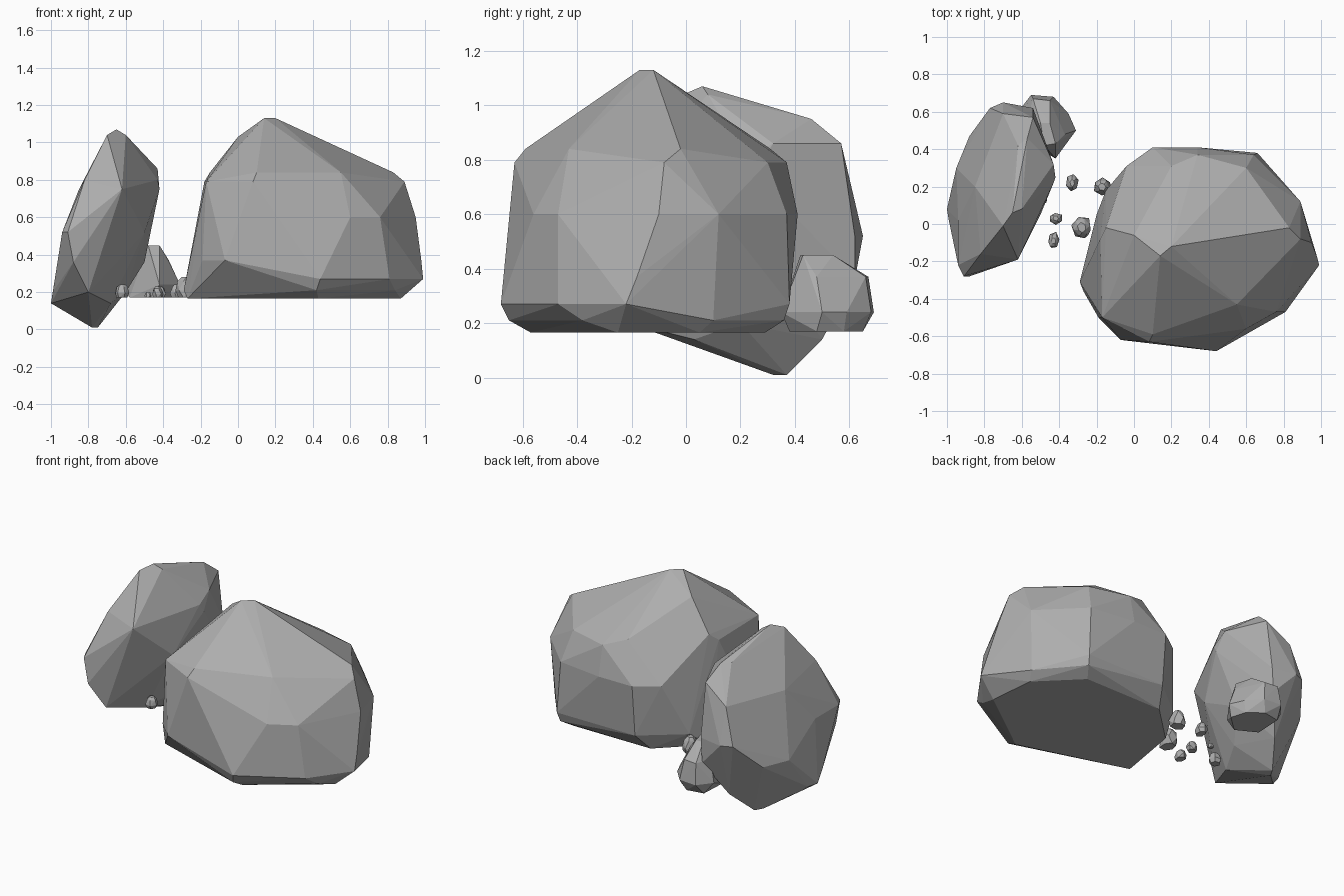
import bpy
import bmesh
import math
import random

random.seed(4)

# Remove the default cube
default_cube = bpy.data.objects.get("Cube")
if default_cube:
    bpy.data.objects.remove(default_cube, do_unlink=True)

# Single stone colour
stone = bpy.data.materials.new("stone_grey")
stone.use_nodes = True
grey = (0.42, 0.42, 0.42, 1)
stone.diffuse_color = grey
stone.node_tree.nodes["Principled BSDF"].inputs["Base Color"].default_value = grey


def hull_rock(name, points):
    """Wrap a convex, flat-faced rock around the given points."""
    mesh = bpy.data.meshes.new(name)
    bm = bmesh.new()
    for point in points:
        bm.verts.new(point)
    result = bmesh.ops.convex_hull(bm, input=bm.verts)
    spare = set(result["geom_interior"]) | set(result["geom_unused"])
    spare_verts = [item for item in spare if isinstance(item, bmesh.types.BMVert)]
    bmesh.ops.delete(bm, geom=spare_verts, context="VERTS")
    # Merge nearly coplanar triangles into larger facets
    bmesh.ops.dissolve_limit(bm, angle_limit=math.radians(2),
                             verts=bm.verts, edges=bm.edges)
    bmesh.ops.recalc_face_normals(bm, faces=bm.faces)
    bm.to_mesh(mesh)
    bm.free()
    mesh.materials.append(stone)
    rock = bpy.data.objects.new(name, mesh)
    bpy.context.scene.collection.objects.link(rock)
    return rock


def tiered_rock(name, tiers):
    """Build a rock from horizontal cross-sections keyed by height."""
    points = [(x, y, height) for height, outline in tiers.items() for x, y in outline]
    return hull_rock(name, points)


def pebble(name, x, y, width, depth, height):
    """Build a small irregular stone with a flat base resting on the ground level."""
    points = []
    sides = 6
    for level, spread in ((0, 0.8), (0.35, 1), (0.8, 0.75), (1, 0.4)):
        turn = random.random()
        for side in range(sides):
            angle = math.tau * (side + turn) / sides
            reach = spread * random.uniform(0.8, 1.05) / 2
            points.append((x + math.cos(angle) * width * reach,
                           y + math.sin(angle) * depth * reach,
                           ground + level * height))
    return hull_rock(name, points)


ground = 0.17

# Large boulder with a flat base
tiered_rock("large_boulder", {
    0.165: [(-.27, -.36), (.43, -.57), (.87, -.25),
            (.84, .05), (.6, .29), (.05, .29), (-.2, .05)],
    0.21: [(.42, -.65), (.84, -.38), (.87, .1), (.65, .36), (-.29, -.31)],
    0.27: [(.44, -.68), (.81, -.47), (.99, -.22), (.66, .38), (.1, .38), (-.15, .18)],
    0.37: [(-.07, -.62), (-.19, -.5), (.98, -.18)],
    0.6: [(.95, -.1), (.76, -.47), (.6, -.56), (.89, .12), (.64, .37),
          (.34, .41), (.1, .41), (-.04, .31)],
    0.79: [(.08, -.63), (-.17, -.5), (-.18, -.08), (.89, -.08), (.34, .37), (.6, .3)],
    0.84: [(.1, -.59), (.55, -.43), (.83, -.02), (.2, .31), (-.15, -.02)],
    1.03: [(0, -.06)],
    1.13: [(.14, -.17), (.2, -.12)],
})

# Tall slab leaning beside the boulder
tiered_rock("tall_slab", {
    0.01: [(-.78, .32), (-.75, .37)],
    0.14: [(-1, .08), (-.98, .15), (-.68, .03), (-.66, .5)],
    0.2: [(-.8, -.21), (-.6, .2), (-.99, .02)],
    0.36: [(-.88, -.28), (-.95, .3), (-.88, .47), (-.5, .35), (-.55, .62)],
    0.52: [(-.91, -.28), (-.94, -.22), (-.94, .02), (-.77, .62), (-.7, .65),
           (-.54, .62), (-.5, .05)],
    0.75: [(-.62, -.19), (-.85, .2), (-.42, .25), (-.7, .59)],
    0.8: [(-.82, -.16), (-.43, .22)],
    0.86: [(-.43, .32), (-.54, .57)],
    0.95: [(-.57, .46), (-.62, .42)],
    1.04: [(-.7, -.01), (-.6, .08)],
    1.07: [(-.65, .06)],
})

# Small rock tucked behind the slab
tiered_rock("small_rock", {
    0.17: [(-.45, .38), (-.34, .48), (-.37, .58), (-.46, .65), (-.57, .63), (-.58, .45)],
    0.24: [(-.42, .35), (-.31, .5), (-.35, .59), (-.43, .68), (-.55, .69), (-.62, .6)],
    0.37: [(-.37, .48), (-.45, .66), (-.54, .67), (-.57, .56)],
    0.45: [(-.42, .43), (-.48, .42), (-.45, .54), (-.5, .54)],
})

# Scattered pebbles between the large stones
pebble("pebble_centre", -.28, -.02, .12, .14, .11)
pebble("pebble_back", -.33, .22, .07, .1, .07)
pebble("pebble_middle", -.42, .03, .08, .07, .06)
pebble("pebble_front", -.43, -.09, .07, .1, .06)
pebble("pebble_boulder", -.17, .2, .11, .11, .1)
pebble("pebble_slab", -.62, .0, .08, .08, .07)
pebble("pebble_tiny", -.48, .13, .04, .04, .03)
